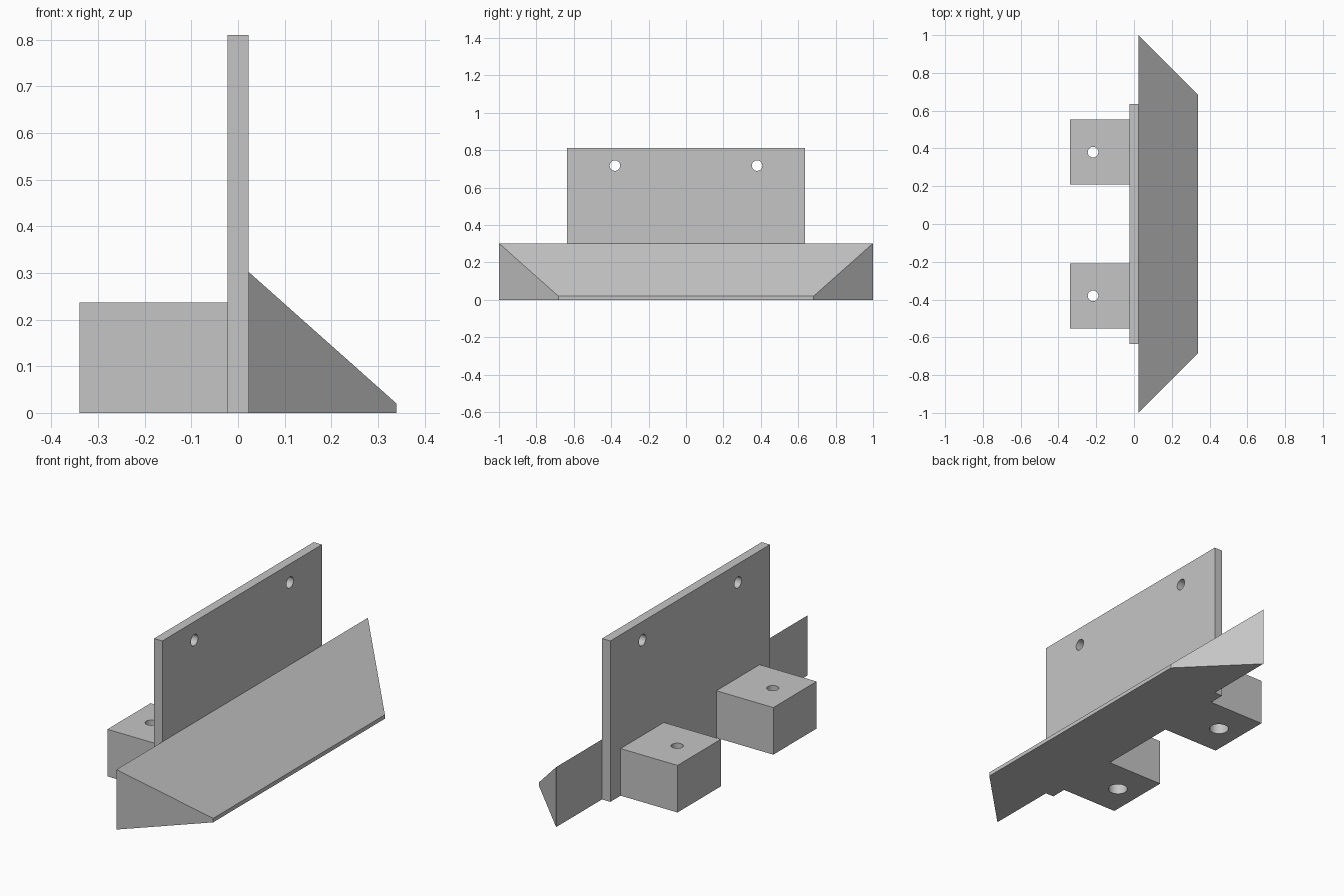
import bpy
import bmesh
import math
from mathutils import Matrix

cube = bpy.data.objects.get("Cube")
if cube:
    bpy.data.objects.remove(cube, do_unlink=True)

# Plain grey finish
GREY = (0.56, 0.56, 0.56, 1)
grey = bpy.data.materials.new("plain_grey")
grey.use_nodes = True
grey.diffuse_color = GREY
grey.node_tree.nodes["Principled BSDF"].inputs["Base Color"].default_value = GREY

HALF_THICK = 0.023   # half thickness of the upright plate
REACH = 0.34         # how far the parts stand out on either side
HOLE_Y = 0.38
HOLE_R = 0.028


def add_object(name, bm):
    bmesh.ops.recalc_face_normals(bm, faces=bm.faces)
    mesh = bpy.data.meshes.new(name)
    bm.to_mesh(mesh)
    bm.free()
    mesh.materials.append(grey)
    obj = bpy.data.objects.new(name, mesh)
    bpy.context.collection.objects.link(obj)
    return obj


def box(name, low, high):
    bm = bmesh.new()
    bmesh.ops.create_cube(bm, size=1)
    for v in bm.verts:
        v.co = [(a + b) / 2 + c * (b - a) for a, b, c in zip(low, high, v.co)]
    return add_object(name, bm)


def drill(obj, centre, radius, depth, axis="Z"):
    """Cut a round hole centred on a point, then round its walls."""
    turn = Matrix.Rotation(math.pi / 2, 4, "Y") if axis == "X" else Matrix()
    bm = bmesh.new()
    bmesh.ops.create_cone(bm, cap_ends=True, segments=40, radius1=radius,
                          radius2=radius, depth=depth,
                          matrix=Matrix.Translation(centre) @ turn)
    cutter = add_object("hole_cutter", bm)
    cutter.hide_render = True
    mod = obj.modifiers.new("hole", "BOOLEAN")
    mod.operation = "DIFFERENCE"
    mod.solver = "EXACT"
    mod.object = cutter
    bpy.ops.object.select_all(action="DESELECT")
    bpy.context.view_layer.objects.active = obj
    obj.select_set(True)
    bpy.ops.object.modifier_apply(modifier=mod.name)
    bpy.data.objects.remove(cutter, do_unlink=True)
    bpy.ops.object.shade_smooth_by_angle(angle=math.radians(30))


# Upright plate with two mounting holes
plate = box("upright_plate", (-HALF_THICK, -0.635, 0), (HALF_THICK, 0.635, 0.81))
for side in (-1, 1):
    drill(plate, (0, side * HOLE_Y, 0.717), HOLE_R, 0.2, axis="X")

# Two blocks, each with a through hole widened from below
for side, label in ((-1, "front"), (1, "back")):
    ys = sorted((side * 0.209, side * 0.553))
    block = box(label + "_block", (-REACH, ys[0], 0), (-HALF_THICK, ys[1], 0.237))
    drill(block, (-0.217, side * HOLE_Y, 0.12), HOLE_R, 0.5)
    drill(block, (-0.217, side * HOLE_Y, 0), 0.046, 0.24)

# Sloping wedge with mitred ends
profile = [(HALF_THICK, 0), (REACH, 0), (REACH, 0.02), (HALF_THICK, 0.302)]
bm = bmesh.new()
ends = [[bm.verts.new((x, side * (1 - (x - HALF_THICK)), z)) for x, z in profile]
        for side in (-1, 1)]
for end in ends:
    bm.faces.new(end)
for i in range(len(profile)):
    j = (i + 1) % len(profile)
    bm.faces.new((ends[0][i], ends[0][j], ends[1][j], ends[1][i]))
add_object("sloping_wedge", bm)
